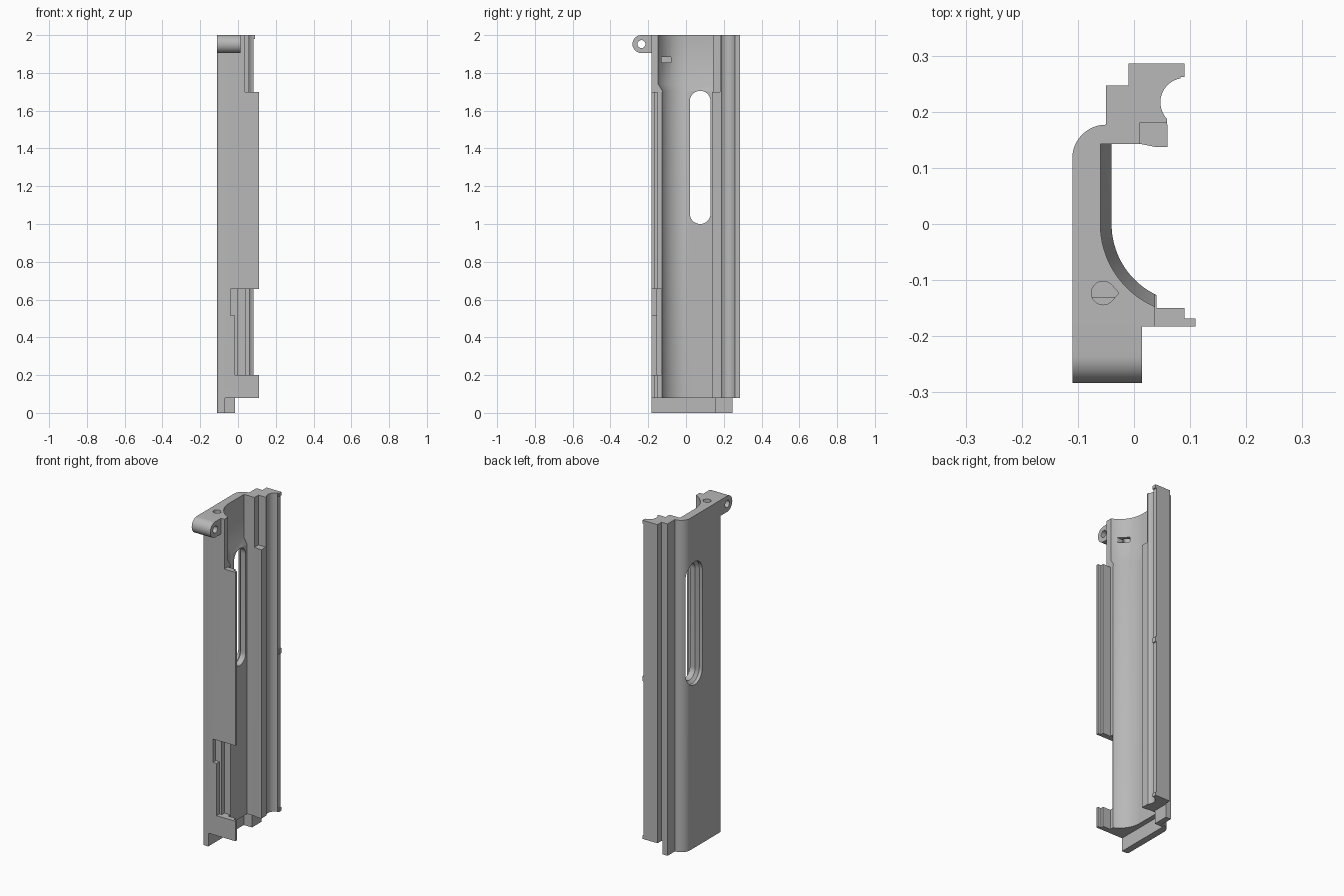
import bpy, bmesh, math

cube = bpy.data.objects.get("Cube")
if cube:
    bpy.data.objects.remove(cube, do_unlink=True)

grey = bpy.data.materials.new("plain grey")
grey.use_nodes = True
grey.diffuse_color = (0.48, 0.48, 0.48, 1)
grey.node_tree.nodes["Principled BSDF"].inputs["Base Color"].default_value = (0.48, 0.48, 0.48, 1)


def arc(cx, cy, r, start, end, n=20):
    angles = [math.radians(start + (end - start) * i / n) for i in range(n + 1)]
    return [(cx + r * math.cos(a), cy + r * math.sin(a)) for a in angles]


def loft(name, rings, axis="z"):
    """Skin matching 2D rings [(level, points)] stacked along z, or along x."""
    bm = bmesh.new()
    loops = []
    for level, pts in rings:
        loops.append([bm.verts.new((a, b, level) if axis == "z" else (level, a, b)) for a, b in pts])
    n = len(loops[0])
    for lo, hi in zip(loops, loops[1:]):
        for i in range(n):
            j = (i + 1) % n
            bm.faces.new((lo[i], lo[j], hi[j], hi[i]))
    bm.faces.new(loops[0])
    bm.faces.new(loops[-1])
    bmesh.ops.recalc_face_normals(bm, faces=bm.faces)
    mesh = bpy.data.meshes.new(name)
    bm.to_mesh(mesh)
    bm.free()
    mesh.materials.append(grey)
    obj = bpy.data.objects.new(name, mesh)
    bpy.context.collection.objects.link(obj)
    return obj


def box(name, x0, x1, y0, y1, z0, z1):
    pts = [(x0, y0), (x1, y0), (x1, y1), (x0, y1)]
    return loft(name, [(z0, pts), (z1, pts)])


def activate(obj):
    bpy.ops.object.select_all(action="DESELECT")
    obj.select_set(True)
    bpy.context.view_layer.objects.active = obj


def cut(obj, cutter):
    cutter.hide_render = True
    mod = obj.modifiers.new("cut", "BOOLEAN")
    mod.operation = "DIFFERENCE"
    mod.solver = "EXACT"
    mod.object = cutter
    activate(obj)
    bpy.ops.object.modifier_apply(modifier=mod.name)
    bpy.data.objects.remove(cutter, do_unlink=True)


front_edge = arc(-0.095, -0.168, 0.015, 270, 180, 6)
outer_corner = arc(-0.05, 0.117, 0.06, 180, 90, 12)


def section(r):
    """Body cross-section with a bore of radius r."""
    bore_end = 180 + math.degrees(math.acos(0.06 / r))
    return (front_edge + outer_corner
            + [(-0.05, 0.247), (-0.01, 0.247), (-0.01, 0.286), (0.083, 0.286)]
            + arc(0.09, 0.217, 0.043, 100, 224, 16)
            + [(0.06, 0.137), (0.04, 0.137), (0.01, 0.143), (0.1 - r, 0.143)]
            + arc(0.1, 0, r, 180, bore_end, 24)
            + [(0.04, -0.15), (0.09, -0.15), (0.09, -0.168), (0.11, -0.168), (0.11, -0.183)])


# Main shell with a wider bore near the top
narrow, wide = section(0.14), section(0.16)
shell = loft("main_shell", [(0.08, narrow), (1.705, narrow), (1.74, wide), (2, wide)])

# Upper clearances on the front flange and the rear lip
cut(shell, box("flange_cutter", 0.037, 0.2, -0.3, -0.1, 1.7, 2.1))
cut(shell, box("lip_cutter", 0.01, 0.2, 0.1, 0.18, 1.7, 2.1))

# Stepped opening low on the front flange
cut(shell, box("notch_upper_cutter", -0.04, 0.2, -0.2, -0.155, 0.515, 0.655))
cut(shell, box("notch_lower_cutter", -0.015, 0.2, -0.2, -0.155, 0.2, 0.516))
cut(shell, box("notch_deep_cutter", 0.0, 0.2, -0.2, -0.13, 0.2, 0.655))


# Long rounded slot, flared at the outer face
def slot(grow):
    r = 0.055 + grow
    return arc(0.075, 1.65, r, 0, 180) + arc(0.075, 1.055, r, 180, 360)


cut(shell, loft("slot_cutter", [(-0.15, slot(0.018)), (-0.09, slot(0.018)),
                                (-0.075, slot(0)), (0.0, slot(0))], "x"))

# Teardrop hole in the top face and the small window it leads to
teardrop = arc(-0.055, -0.123, 0.021, 45, 315) + [(-0.027, -0.123)]
cut(shell, loft("teardrop_cutter", [(1.87, teardrop), (2.1, teardrop)]))
cut(shell, box("window_cutter", -0.085, 0.03, -0.13, -0.08, 1.855, 1.885))

# Foot strip below the shell
foot_plan = (front_edge + outer_corner
             + [(-0.05, 0.247), (-0.015, 0.247), (-0.015, 0.155), (-0.07, 0.155), (-0.07, -0.183)])
foot = loft("foot_strip", [(0, foot_plan), (0.08, foot_plan)])

# Hinge ear with a pin hole
ear_side = [(-0.165, 2.0)] + arc(-0.236, 1.9525, 0.0475, 90, 270) + [(-0.165, 1.905)]
ear = loft("hinge_ear", [(-0.11, ear_side), (0.014, ear_side)], "x")
pin = arc(-0.236, 1.9525, 0.021, 0, 345, 23)
cut(ear, loft("pin_cutter", [(-0.2, pin), (0.2, pin)], "x"))

# Small stops along the rear rail
for name, z0, z1 in (("lower", 0.08, 0.1), ("middle", 1.03, 1.06), ("upper", 1.98, 2.0)):
    box("rail_stop_" + name, 0.07, 0.09, 0.262, 0.286, z0, z1)

for obj in (shell, foot, ear):
    activate(obj)
    bpy.ops.object.shade_smooth_by_angle(angle=math.radians(30))
